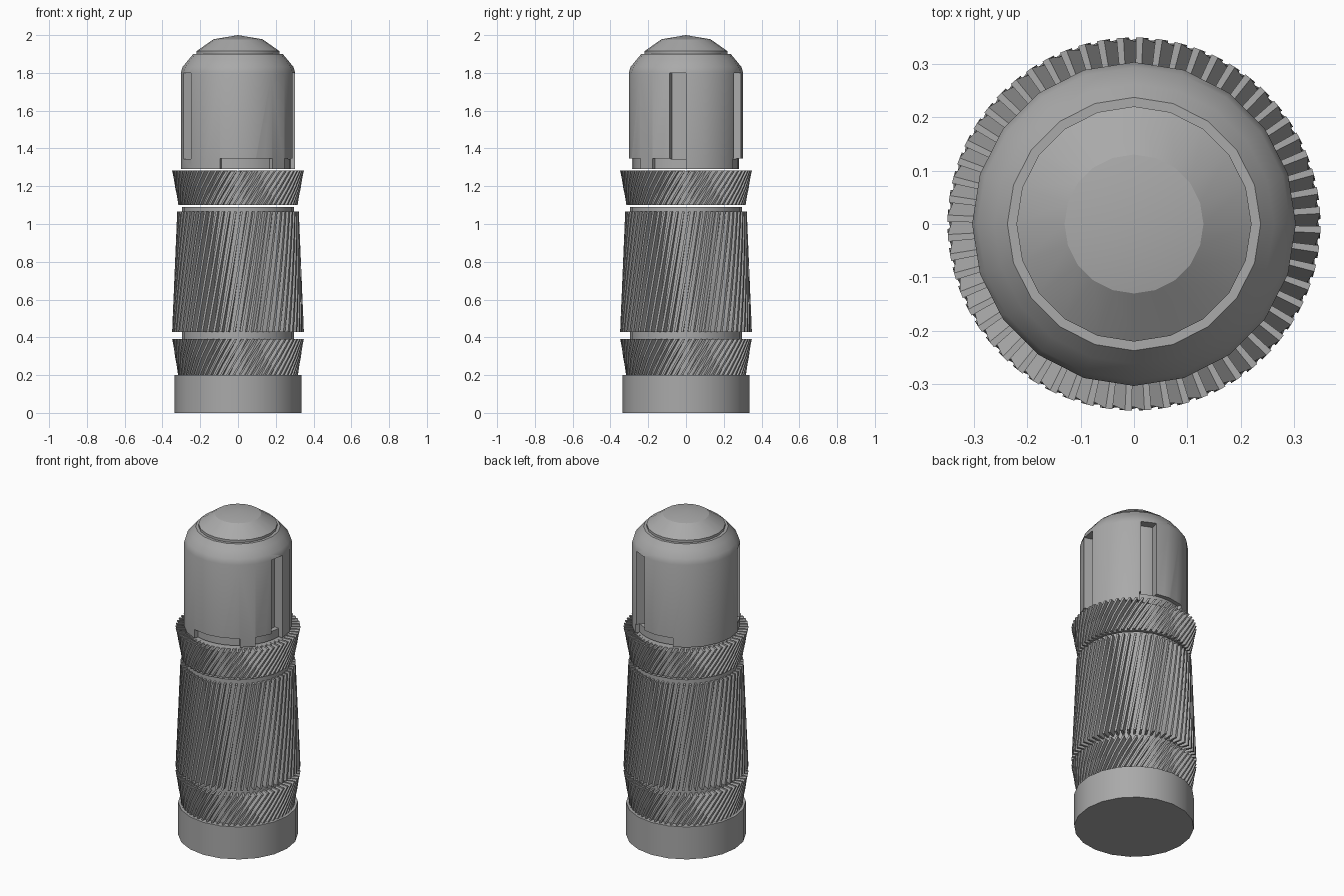
import bpy, bmesh, math
from math import cos, sin, radians, pi

cube = bpy.data.objects.get("Cube")
if cube:
    bpy.data.objects.remove(cube, do_unlink=True)

grey = bpy.data.materials.new("mid_grey")
grey.use_nodes = True
grey.diffuse_color = (0.4, 0.4, 0.4, 1)
grey.node_tree.nodes["Principled BSDF"].inputs["Base Color"].default_value = (0.4, 0.4, 0.4, 1)


def finish(name, bm):
    bmesh.ops.recalc_face_normals(bm, faces=bm.faces)
    mesh = bpy.data.meshes.new(name)
    bm.to_mesh(mesh)
    bm.free()
    obj = bpy.data.objects.new(name, mesh)
    bpy.context.collection.objects.link(obj)
    mesh.materials.append(grey)
    return obj


def activate(obj):
    bpy.ops.object.select_all(action='DESELECT')
    obj.select_set(True)
    bpy.context.view_layer.objects.active = obj


def smooth(obj, angle=30):
    activate(obj)
    bpy.ops.object.shade_smooth_by_angle(angle=radians(angle))


def bridge(bm, a, b):
    """Join two closed loops of vertices with quads."""
    for i in range(len(a)):
        j = (i + 1) % len(a)
        bm.faces.new((a[i], a[j], b[j], b[i]))


def lathe(name, profile, sides=20):
    """Solid of revolution, with a flat cap wherever the profile stops off-axis."""
    bm = bmesh.new()
    rings = [[bm.verts.new((r * sin(2 * pi * i / sides), r * cos(2 * pi * i / sides), z))
              for i in range(sides)] for r, z in profile]
    for a, b in zip(rings, rings[1:]):
        bridge(bm, a, b)
    bm.faces.new(rings[0])
    bm.faces.new(rings[-1])
    bmesh.ops.remove_doubles(bm, verts=bm.verts, dist=1e-5)
    return finish(name, bm)


def ribs(name, z0, z1, r0, r1, twist, steps, count=60, inner=0.28, fill=0.36):
    """Ring of thin leaning fins."""
    bm = bmesh.new()
    half = pi / count * fill
    for k in range(count):
        loops = []
        for s in range(steps + 1):
            t = s / steps
            a = 2 * pi * k / count + twist * (t - 0.5)
            r = r0 + (r1 - r0) * t
            corners = ((inner, -half), (r, -half), (r, half), (inner, half))
            loops.append([bm.verts.new((q * cos(a + d), q * sin(a + d), z0 + (z1 - z0) * t))
                          for q, d in corners])
        for a, b in zip(loops, loops[1:]):
            bridge(bm, a, b)
        bm.faces.new(loops[0])
        bm.faces.new(loops[-1])
    return finish(name, bm)


def sector(name, a0, a1, r0, z0, z1, r1=0.4, steps=6):
    """Curved block used to cut the housing."""
    bm = bmesh.new()
    loops = []
    for i in range(steps + 1):
        a = radians(a0 + (a1 - a0) * i / steps)
        loops.append([bm.verts.new((r * cos(a), r * sin(a), z))
                      for r, z in ((r0, z0), (r1, z0), (r1, z1), (r0, z1))])
    for a, b in zip(loops, loops[1:]):
        bridge(bm, a, b)
    bm.faces.new(loops[0])
    bm.faces.new(loops[-1])
    return finish(name, bm)


def cut(target, cutter):
    cutter.hide_render = True
    mod = target.modifiers.new("cut", 'BOOLEAN')
    mod.operation = 'DIFFERENCE'
    mod.solver = 'EXACT'
    mod.object = cutter
    activate(target)
    bpy.ops.object.modifier_apply(modifier=mod.name)
    bpy.data.objects.remove(cutter, do_unlink=True)


# Base and inner core
smooth(lathe("base", [(0.335, 0), (0.335, 0.2)]))
smooth(lathe("core", [(0.297, 0.19), (0.297, 1.09)]))
smooth(lathe("upper_core", [(0.297, 1.1), (0.297, 1.28)]))

# Three bands of slanted ribs
ribs("lower_ribs", 0.2, 0.392, 0.318, 0.349, 0.36, 2)
ribs("grip_ribs", 0.428, 1.067, 0.349, 0.322, 0.33, 8)
ribs("upper_ribs", 1.1, 1.282, 0.316, 0.349, 0.36, 2)

# Domed housing with slots and bottom notches
housing = lathe("housing", [(0.303, 1.292), (0.303, 1.8), (0.293, 1.832),
                            (0.262, 1.87), (0.237, 1.9)])
for a in (-8.5, 66, 205.5):
    cut(housing, sector("slot_cutter", a - 8.5, a + 8.5, 0.25, 1.345, 1.8))
for a0, a1 in ((-108.5, -53), (-36, 0), (56, 111)):
    cut(housing, sector("notch_cutter", a0, a1, 0.277, 1.27, 1.346))
smooth(housing)

# Top button
smooth(lathe("top_cap", [(0.22, 1.88), (0.22, 1.915), (0.13, 1.978), (0, 2.0)]), 20)
